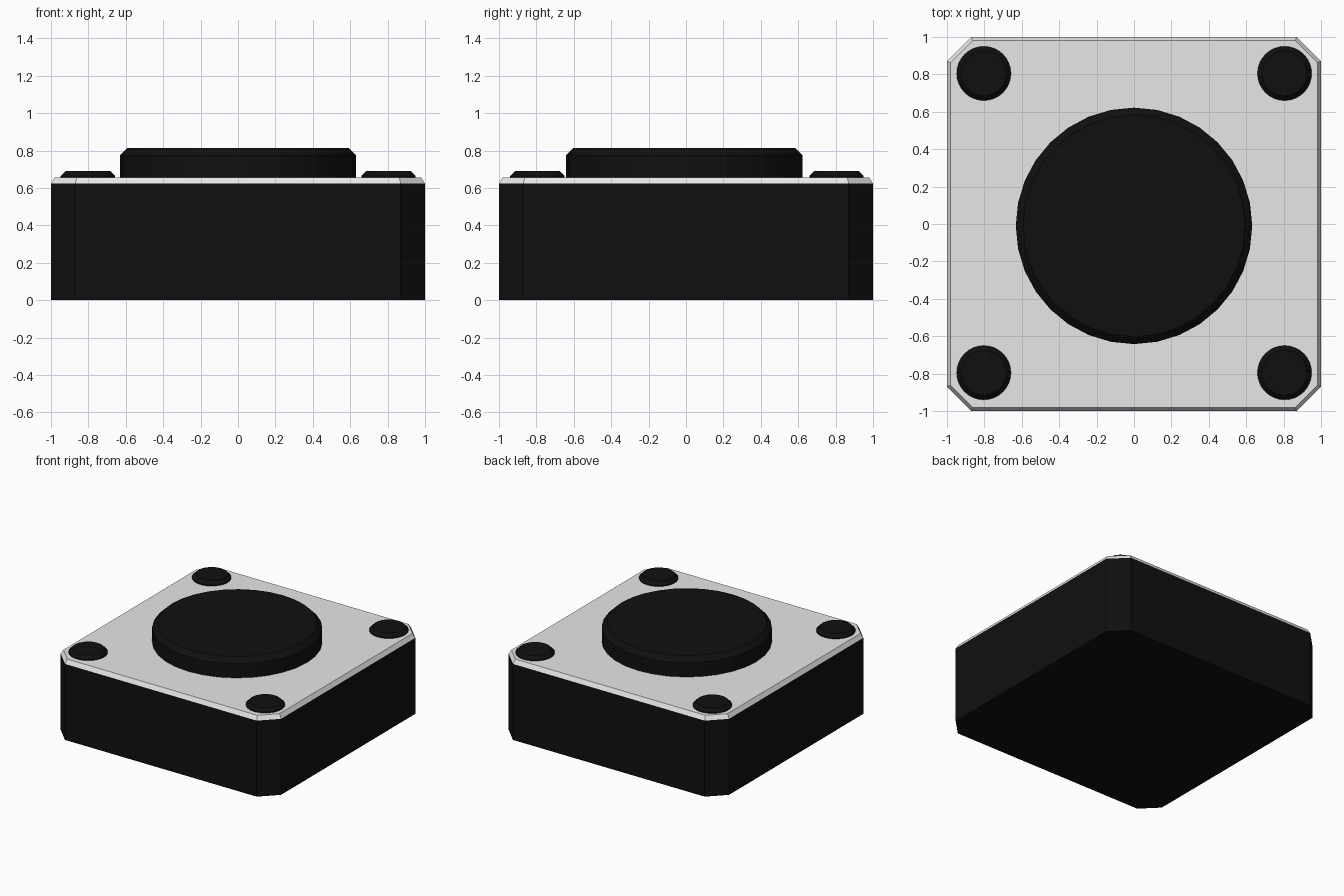
import bpy, bmesh, math

if "Cube" in bpy.data.objects:
    bpy.data.objects.remove(bpy.data.objects["Cube"])


def material(name, rgb):
    m = bpy.data.materials.new(name)
    m.diffuse_color = (*rgb, 1)
    m.use_nodes = True
    m.node_tree.nodes["Principled BSDF"].inputs["Base Color"].default_value = m.diffuse_color
    return m


black = material("black plastic", (0.005, 0.005, 0.005))
silver = material("silver metal", (0.8, 0.8, 0.8))


def loft(name, rings, mat, loc=(0, 0, 0), smooth=False):
    """Closed solid through stacked rings of equal point count."""
    bm = bmesh.new()
    loops = [[bm.verts.new(p) for p in ring] for ring in rings]
    n = len(loops[0])
    for a, b in zip(loops, loops[1:]):
        for i in range(n):
            j = (i + 1) % n
            bm.faces.new((a[i], a[j], b[j], b[i]))
    bm.faces.new(loops[0][::-1])
    bm.faces.new(loops[-1])
    me = bpy.data.meshes.new(name)
    bm.to_mesh(me)
    bm.free()
    me.materials.append(mat)
    ob = bpy.data.objects.new(name, me)
    ob.location = loc
    bpy.context.collection.objects.link(ob)
    if smooth:
        bpy.ops.object.select_all(action='DESELECT')
        ob.select_set(True)
        bpy.context.view_layer.objects.active = ob
        bpy.ops.object.shade_smooth_by_angle(angle=math.radians(30))
    return ob


def octagon(h, c, z):
    """Square of half-width h with corners cut back to c."""
    return [(h, -c, z), (h, c, z), (c, h, z), (-c, h, z),
            (-h, c, z), (-h, -c, z), (-c, -h, z), (c, -h, z)]


def circle(r, z, n=32):
    return [(r * math.cos(2 * math.pi * i / n), r * math.sin(2 * math.pi * i / n), z)
            for i in range(n)]


def chamfered_disc(name, r, z0, z1, bevel, loc):
    loft(name, [circle(r, z0), circle(r, z1 - bevel), circle(r - bevel, z1)],
         black, loc, smooth=True)


# Housing and metal cover plate
loft("housing", [octagon(1, 0.87, 0), octagon(1, 0.87, 0.623)], black)
loft("cover_plate", [octagon(1, 0.87, 0.623), octagon(0.98, 0.862, 0.657)], silver)

# Push button
chamfered_disc("button", 0.632, 0.64, 0.814, 0.039, (0, -0.01, 0))

# Corner rivets
for x in (-0.803, 0.805):
    for y in (-0.795, 0.805):
        chamfered_disc("corner_rivet", 0.145, 0.64, 0.69, 0.025, (x, y, 0))
